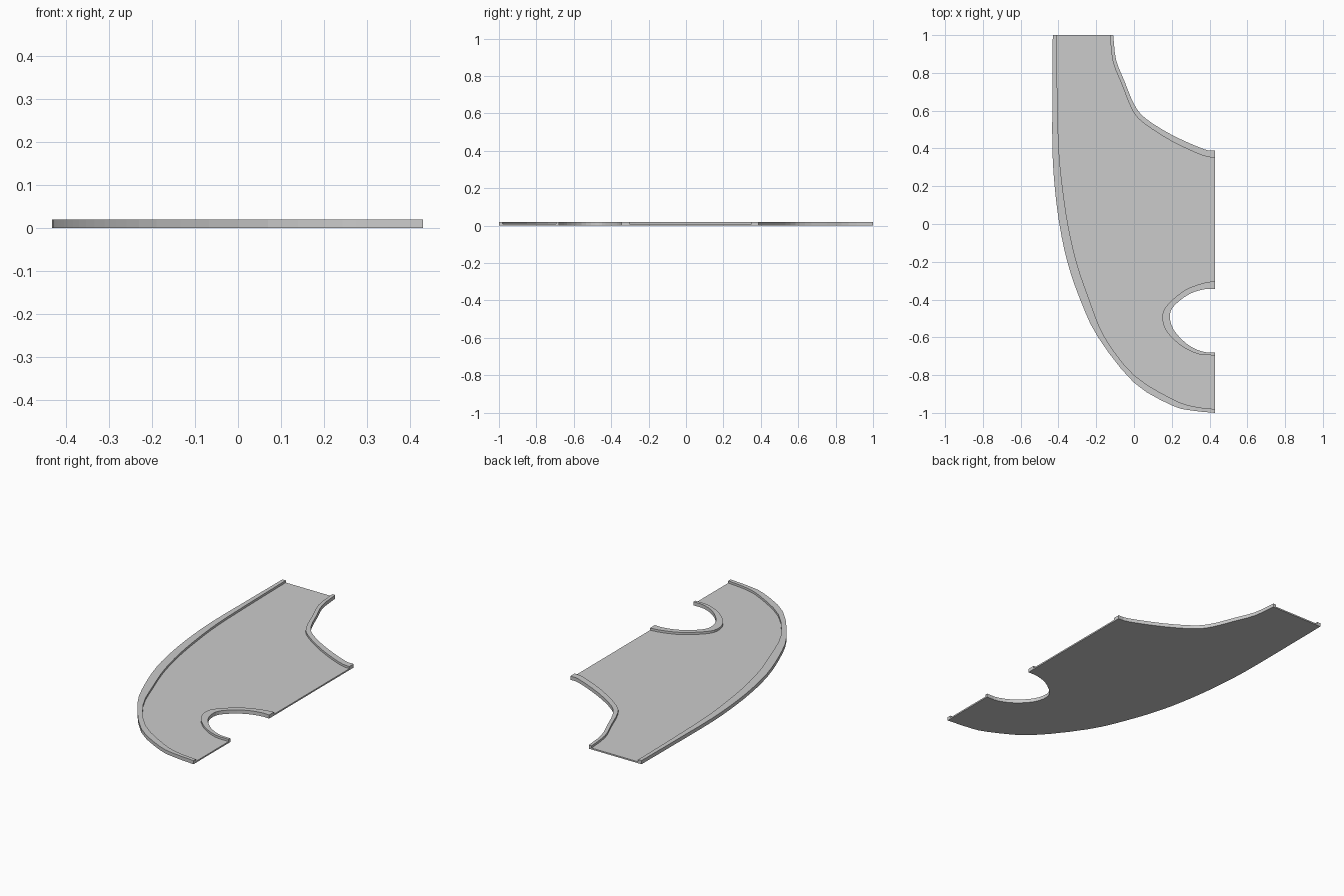
import bpy, bmesh
from mathutils import Vector

if "Cube" in bpy.data.objects:
    bpy.data.objects.remove(bpy.data.objects["Cube"])

FLOOR_H, RIM_H = 0.008, 0.02


def smooth(points, steps=3):
    """Catmull-Rom curve through 2D points."""
    p = [Vector(q) for q in points]
    p = [2 * p[0] - p[1]] + p + [2 * p[-1] - p[-2]]
    out = []
    for a, b, c, d in zip(p, p[1:], p[2:], p[3:]):
        for i in range(steps):
            t = i / steps
            out.append(0.5 * (2 * b + (c - a) * t + (2 * a - 5 * b + 4 * c - d) * t * t
                              + (3 * b - a - 3 * c + d) * t ** 3))
    return out + [p[-2]]


def slab(name, outline, height):
    """Closed flat solid extruded up from z = 0."""
    bm = bmesh.new()
    face = bm.faces.new([bm.verts.new((v.x, v.y, 0)) for v in outline])
    ext = bmesh.ops.extrude_face_region(bm, geom=[face], use_keep_orig=True)
    top = [g for g in ext["geom"] if isinstance(g, bmesh.types.BMVert)]
    bmesh.ops.translate(bm, verts=top, vec=(0, 0, height))
    bmesh.ops.recalc_face_normals(bm, faces=bm.faces[:])
    bmesh.ops.triangulate(bm, faces=[f for f in bm.faces if len(f.verts) > 4])
    mesh = bpy.data.meshes.new(name)
    bm.to_mesh(mesh)
    bm.free()
    obj = bpy.data.objects.new(name, mesh)
    bpy.context.collection.objects.link(obj)


# Each rim: free edge of the plate, then the inner edge meeting the floor
rims = {
    "outer_rim": (
        [(-0.43, 1), (-0.432, 0.7), (-0.432, 0.4), (-0.42, 0.2), (-0.395, 0), (-0.353, -0.2),
         (-0.285, -0.4), (-0.19, -0.6), (0, -0.84), (0.2, -0.96), (0.31, -0.988), (0.43, -1)],
        [(-0.41, 1), (-0.406, 0.7), (-0.398, 0.4), (-0.379, 0.2), (-0.35, 0), (-0.305, -0.2),
         (-0.237, -0.4), (-0.155, -0.6), (0, -0.8), (0.2, -0.925), (0.31, -0.965), (0.43, -0.98)]),
    "hole_rim": (
        [(0.43, -0.68), (0.36, -0.675), (0.28, -0.635), (0.21, -0.56), (0.19, -0.485),
         (0.215, -0.43), (0.295, -0.37), (0.375, -0.345), (0.43, -0.345)],
        [(0.43, -0.695), (0.345, -0.69), (0.25, -0.645), (0.17, -0.565), (0.15, -0.485),
         (0.18, -0.425), (0.27, -0.35), (0.365, -0.313), (0.43, -0.302)]),
    "notch_rim": (
        [(0.43, 0.388), (0.37, 0.396), (0.2, 0.472), (0.06, 0.56), (0, 0.635),
         (-0.05, 0.755), (-0.095, 0.87), (-0.11, 1)],
        [(0.43, 0.35), (0.36, 0.364), (0.2, 0.438), (0.05, 0.535), (-0.01, 0.605),
         (-0.065, 0.74), (-0.112, 0.86), (-0.128, 1)]),
}

# Raised rims, gathering their inner edges as the floor outline
floor_outline = []
for name, (free, inner) in rims.items():
    free, inner = smooth(free), smooth(inner)
    slab(name, free + inner[::-1], RIM_H)
    floor_outline += inner

# Thin floor plate between the rims
slab("floor_plate", floor_outline, FLOOR_H)
